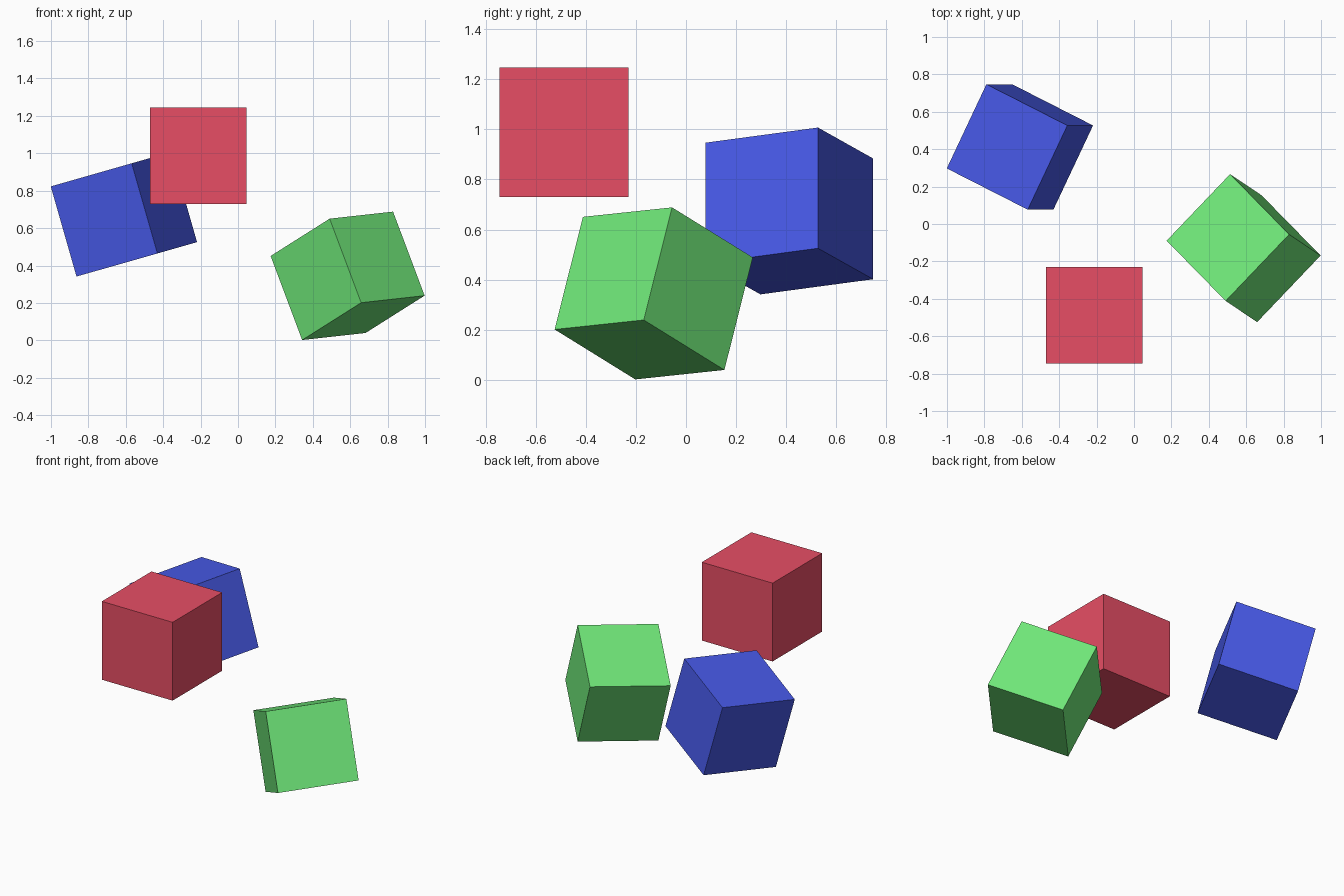
import bpy
from mathutils import Matrix, Vector

if "Cube" in bpy.data.objects:
    bpy.data.objects.remove(bpy.data.objects["Cube"])


def cube(name, size, centre, x_dir, z_dir, colour):
    """Cube turned so its local x and z edges follow the given directions."""
    z = Vector(z_dir).normalized()
    y = z.cross(Vector(x_dir)).normalized()
    x = y.cross(z)
    bpy.ops.mesh.primitive_cube_add(size=size)
    ob = bpy.context.object
    ob.name = name
    turn = Matrix((x, y, z)).transposed().to_4x4()
    ob.matrix_world = Matrix.Translation(centre) @ turn
    mat = bpy.data.materials.new(name + "_paint")
    mat.diffuse_color = (*colour, 1)
    mat.use_nodes = True
    mat.node_tree.nodes["Principled BSDF"].inputs["Base Color"].default_value = mat.diffuse_color
    ob.data.materials.append(mat)
    return ob


# Upright red cube, highest of the three
cube("red_cube", 0.516, (-0.213, -0.487, 0.988),
     (1, 0, 0), (0, 0, 1), (0.8, 0.076, 0.13))

# Blue cube, leaning sideways
cube("blue_cube", 0.501, (-0.61, 0.412, 0.674),
     (0.433, -0.22, 0.12), (-0.137, 0, 0.48), (0.063, 0.1, 0.8))

# Green cube, tilted with its lowest corner on the ground
cube("green_cube", 0.493, (0.586, -0.129, 0.345),
     (0.335, 0.353, 0.04), (-0.167, 0.112, 0.445), (0.16, 0.8, 0.19))
